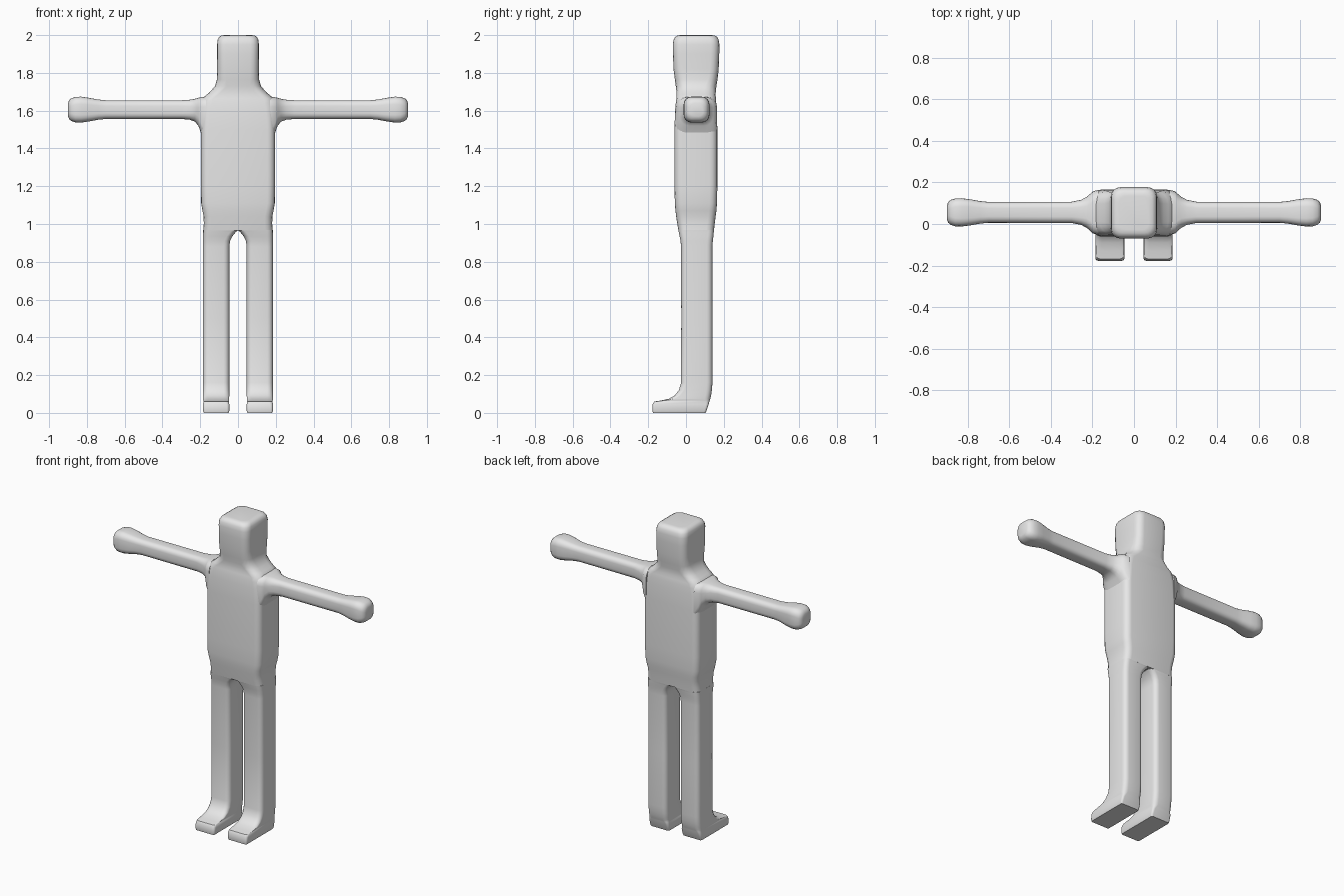
import bpy, bmesh, math
from mathutils import Vector

grey = bpy.data.materials.new("light grey")
grey.diffuse_color = (0.8, 0.8, 0.8, 1)


def rounded_rect(u0, u1, v0, v1, r, steps=4):
    """Counter-clockwise outline of a rectangle with round corners."""
    r = min(r, (u1 - u0) * 0.49, (v1 - v0) * 0.49)
    corners = [(u1 - r, v1 - r), (u0 + r, v1 - r), (u0 + r, v0 + r), (u1 - r, v0 + r)]
    pts = []
    for k, (cu, cv) in enumerate(corners):
        for i in range(steps + 1):
            a = math.pi / 2 * (k + i / steps)
            pts.append((cu + r * math.cos(a), cv + r * math.sin(a)))
    return pts


def loft(name, sections, along="z", mirror=False):
    """Skin sections (position, u0, u1, v0, v1, corner radius) along an axis."""
    bm = bmesh.new()
    rings = []
    for p, u0, u1, v0, v1, r in sections:
        ring = []
        for u, v in rounded_rect(u0, u1, v0, v1, r):
            co = Vector((u, v, p)) if along == "z" else Vector((p, u, v))
            ring.append(bm.verts.new(co))
        rings.append(ring)
    n = len(rings[0])
    for a, b in zip(rings, rings[1:]):
        for i in range(n):
            j = (i + 1) % n
            bm.faces.new((a[i], a[j], b[j], b[i]))
    bm.faces.new(rings[0][::-1])
    bm.faces.new(rings[-1])
    if mirror:
        bmesh.ops.scale(bm, vec=(-1, 1, 1), verts=bm.verts)
    bmesh.ops.recalc_face_normals(bm, faces=bm.faces)
    me = bpy.data.meshes.new(name)
    bm.to_mesh(me)
    bm.free()
    ob = bpy.data.objects.new(name, me)
    bpy.context.collection.objects.link(ob)
    me.materials.append(grey)
    bpy.ops.object.select_all(action="DESELECT")
    ob.select_set(True)
    bpy.context.view_layer.objects.active = ob
    bpy.ops.object.shade_smooth_by_angle(angle=math.radians(42))
    return ob


# torso, neck and head in one skin: z, half width, y front, y back, radius
body = [
    (0.965, 0.184, -0.040, 0.148, 0.04), (1.000, 0.181, -0.046, 0.152, 0.04),
    (1.040, 0.182, -0.052, 0.157, 0.04), (1.070, 0.188, -0.056, 0.161, 0.04),
    (1.110, 0.195, -0.059, 0.164, 0.04), (1.200, 0.196, -0.061, 0.166, 0.04),
    (1.500, 0.196, -0.061, 0.166, 0.04), (1.600, 0.198, -0.058, 0.163, 0.05),
    (1.640, 0.199, -0.054, 0.160, 0.06), (1.665, 0.190, -0.051, 0.158, 0.06),
    (1.685, 0.165, -0.050, 0.157, 0.06), (1.705, 0.143, -0.051, 0.158, 0.06),
    (1.730, 0.122, -0.054, 0.161, 0.06), (1.765, 0.112, -0.059, 0.167, 0.05),
    (1.820, 0.110, -0.066, 0.173, 0.045), (1.900, 0.111, -0.069, 0.176, 0.045),
    (1.950, 0.111, -0.070, 0.177, 0.045), (1.975, 0.108, -0.066, 0.173, 0.045),
    (1.990, 0.101, -0.058, 0.165, 0.045), (1.998, 0.088, -0.044, 0.152, 0.04),
    (2.000, 0.072, -0.028, 0.135, 0.035),
]
loft("torso_and_head", [(z, -w, w, f, b, r) for z, w, f, b, r in body])

# legs with feet: z, inner x, outer x, y front, y back, radius
leg = [
    (0.000, 0.050, 0.181, -0.175, 0.104, 0.010), (0.010, 0.046, 0.185, -0.177, 0.108, 0.012),
    (0.045, 0.046, 0.185, -0.177, 0.120, 0.015), (0.060, 0.048, 0.183, -0.168, 0.124, 0.020),
    (0.066, 0.048, 0.184, -0.130, 0.126, 0.025), (0.075, 0.047, 0.185, -0.090, 0.129, 0.03),
    (0.092, 0.046, 0.185, -0.060, 0.133, 0.03), (0.120, 0.046, 0.185, -0.038, 0.137, 0.03),
    (0.160, 0.046, 0.185, -0.026, 0.140, 0.03), (0.500, 0.046, 0.185, -0.025, 0.140, 0.03),
    (0.880, 0.046, 0.185, -0.026, 0.140, 0.03), (0.910, 0.042, 0.185, -0.029, 0.142, 0.03),
    (0.935, 0.030, 0.185, -0.034, 0.145, 0.03), (0.955, 0.014, 0.184, -0.038, 0.147, 0.03),
    (0.967, 0.000, 0.184, -0.040, 0.148, 0.03),
]

# arms with hands: x, half depth, z bottom, z top, radius
arm = [
    (0.170, 0.108, 1.440, 1.672, 0.05), (0.197, 0.102, 1.485, 1.671, 0.05),
    (0.210, 0.090, 1.520, 1.668, 0.05), (0.228, 0.074, 1.542, 1.663, 0.045),
    (0.255, 0.060, 1.552, 1.658, 0.035), (0.300, 0.051, 1.556, 1.655, 0.03),
    (0.700, 0.050, 1.556, 1.655, 0.03), (0.740, 0.054, 1.552, 1.659, 0.032),
    (0.790, 0.063, 1.543, 1.668, 0.036), (0.830, 0.068, 1.537, 1.674, 0.04),
    (0.860, 0.067, 1.538, 1.673, 0.04), (0.882, 0.060, 1.545, 1.666, 0.04),
    (0.894, 0.050, 1.555, 1.656, 0.035), (0.900, 0.035, 1.570, 1.641, 0.025),
]
for side, flip in (("left", False), ("right", True)):
    loft(side + "_leg", leg, mirror=flip)
    loft(side + "_arm", [(x, 0.056 - d, 0.056 + d, b, t, r) for x, d, b, t, r in arm],
         along="x", mirror=flip)
